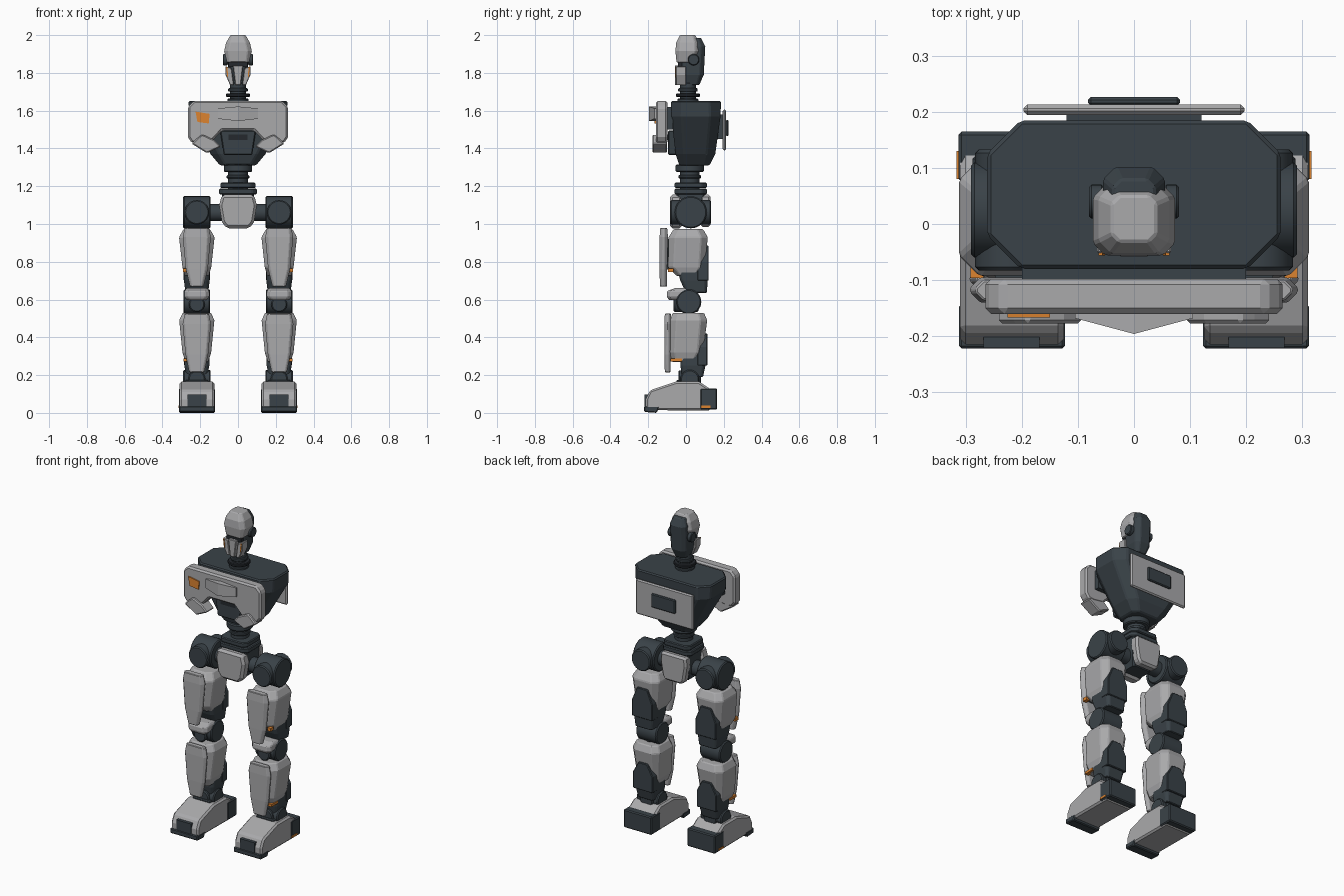
import bpy, bmesh, math
from mathutils import Matrix, Vector

if "Cube" in bpy.data.objects:
    bpy.data.objects.remove(bpy.data.objects["Cube"])


def material(name, rgb):
    m = bpy.data.materials.new(name)
    m.diffuse_color = (*rgb, 1)
    m.use_nodes = True
    m.node_tree.nodes["Principled BSDF"].inputs["Base Color"].default_value = m.diffuse_color
    return m


LIGHT = material("light grey", (0.40, 0.40, 0.41))
DARK = material("charcoal", (0.042, 0.055, 0.065))
BLACK = material("near black", (0.018, 0.022, 0.027))
ORANGE = material("orange", (0.72, 0.23, 0.03))


def finish(bm, name, mat, bevel=0.0, mirror=False, smooth=False):
    bmesh.ops.recalc_face_normals(bm, faces=bm.faces)
    me = bpy.data.meshes.new(name)
    bm.to_mesh(me)
    bm.free()
    me.materials.append(mat)
    ob = bpy.data.objects.new(name, me)
    bpy.context.collection.objects.link(ob)
    if bevel:
        b = ob.modifiers.new("bevel", 'BEVEL')
        b.width, b.segments, b.limit_method = bevel, 1, 'ANGLE'
        b.angle_limit = math.radians(35)
    if mirror:
        ob.modifiers.new("mirror", 'MIRROR')
    if smooth:
        for o in bpy.context.selected_objects:
            o.select_set(False)
        ob.select_set(True)
        bpy.context.view_layer.objects.active = ob
        bpy.ops.object.shade_smooth_by_angle(angle=math.radians(35))
    return ob


def loft(name, sections, mat, cx=0.0, bevel=0.0):
    """Stack of chamfered rectangles: (z, half width, y front, y back, chamfer)."""
    bm = bmesh.new()
    rings = []
    for z, h, a, b, c in sections:
        pts = [(-h + c, a), (h - c, a), (h, a + c), (h, b - c),
               (h - c, b), (-h + c, b), (-h, b - c), (-h, a + c)]
        rings.append([bm.verts.new((cx + x, y, z)) for x, y in pts])
    for r, s in zip(rings, rings[1:]):
        for i in range(8):
            j = (i + 1) % 8
            bm.faces.new((r[i], r[j], s[j], s[i]))
    bm.faces.new(rings[0])
    bm.faces.new(rings[-1])
    return finish(bm, name, mat, bevel, mirror=cx != 0)


def prism(name, pts, lo, hi, mat, axis='Y', bevel=0.0, mirror=False):
    """Outline in (x, z) pushed along y, or in (y, z) pushed along x."""
    bm = bmesh.new()
    put = (lambda p, d: (p[0], d, p[1])) if axis == 'Y' else (lambda p, d: (d, p[0], p[1]))
    A = [bm.verts.new(put(p, lo)) for p in pts]
    B = [bm.verts.new(put(p, hi)) for p in pts]
    bm.faces.new(A)
    bm.faces.new(B)
    for i in range(len(pts)):
        j = (i + 1) % len(pts)
        bm.faces.new((A[i], A[j], B[j], B[i]))
    return finish(bm, name, mat, bevel, mirror)


def box(name, x0, x1, y0, y1, z0, z1, mat, bevel=0.0, mirror=False):
    return prism(name, [(x0, z0), (x1, z0), (x1, z1), (x0, z1)], y0, y1, mat,
                 bevel=bevel, mirror=mirror)


def cyl(name, center, r, length, axis, mat, bevel=0.006):
    bm = bmesh.new()
    bmesh.ops.create_cone(bm, cap_ends=True, segments=32, radius1=r, radius2=r, depth=length)
    turn = {'X': Matrix.Rotation(math.pi / 2, 4, 'Y'),
            'Y': Matrix.Rotation(math.pi / 2, 4, 'X'), 'Z': Matrix()}[axis]
    bm.transform(Matrix.Translation(Vector(center)) @ turn)
    return finish(bm, name, mat, bevel, mirror=center[0] != 0, smooth=True)


def sym(half):
    """Complete a right half outline with its left side."""
    return half + [(-x, z) for x, z in reversed(half)]


# Head
loft("skull", [(1.735, .036, -.02, .07, .015), (1.79, .053, -.032, .094, .022),
               (1.94, .055, -.032, .102, .022), (1.985, .038, .0, .08, .015)], DARK, bevel=.004)
loft("helmet", [(1.855, .058, -.05, .045, .015), (1.915, .073, -.056, .07, .022),
                (1.96, .063, -.052, .068, .022), (2.0, .04, -.032, .05, .014)], LIGHT, bevel=.004)
cyl("ear_disc", (.067, .04, 1.87), .03, .026, 'X', DARK, .004)
box("visor", -.05, .05, -.042, -.02, 1.83, 1.865, BLACK)
prism("cheek_guard", [(.022, 1.735), (.042, 1.735), (.066, 1.79), (.066, 1.835), (.034, 1.825)],
      -.052, .0, LIGHT, bevel=.003, mirror=True)
prism("chin_guard", sym([(.014, 1.735), (.027, 1.84)]), -.058, -.015, LIGHT, bevel=.003)
prism("cheek_light", [(.052, 1.775), (.057, 1.78), (.063, 1.83), (.056, 1.83)],
      -.056, -.051, ORANGE, mirror=True)

# Neck
cyl("neck", (0, .01, 1.69), .042, .12, 'Z', DARK)
for z, r in ((1.655, .055), (1.682, .064), (1.71, .052)):
    cyl("neck_ring", (0, .01, z), r, .018, 'Z', BLACK if r > .06 else DARK, .004)

# Torso
loft("torso", [(1.31, .095, -.035, .125, .03), (1.37, .145, -.055, .155, .045),
               (1.57, .258, -.078, .183, .055), (1.652, .262, -.08, .185, .06)], DARK, bevel=.007)
chest = sym([(.235, 1.652), (.265, 1.62), (.265, 1.46), (.245, 1.43), (.21, 1.425),
             (.14, 1.435), (.085, 1.495)])
prism("chest_plate", chest, -.16, -.098, LIGHT, bevel=.01)
prism("chest_pod", [(.245, 1.425), (.215, 1.455), (.19, 1.475), (.125, 1.445), (.09, 1.41),
                    (.165, 1.375)], -.177, -.10, LIGHT, bevel=.006, mirror=True)
prism("chest_mount", sym([(.2, 1.62), (.2, 1.5), (.1, 1.5)]), -.10, -.07, DARK)
prism("belly_box", sym([(.095, 1.495), (.075, 1.365)]), -.094, -.03, DARK, bevel=.005)
box("belly_panel", -.05, .05, -.098, -.093, 1.445, 1.475, BLACK)
prism("chest_badge_light", [(-.225, 1.595), (-.15, 1.583), (-.155, 1.532), (-.215, 1.54)],
      -.167, -.159, ORANGE)

# Ridged panel on the chest
bm = bmesh.new()
for z0, zc in ((1.557, 1.545), (1.612, 1.622)):
    for x, y, z in ((-.105, -.168, z0), (0, -.196, zc), (.105, -.168, z0),
                    (-.105, -.158, z0), (0, -.158, zc), (.105, -.158, z0)):
        bm.verts.new((x, y, z))
bmesh.ops.convex_hull(bm, input=bm.verts)
finish(bm, "chest_ridge", LIGHT)

# Back plate and hatch
box("back_plate", -.197, .197, .194, .213, 1.39, 1.605, LIGHT, .007)
box("back_plate_mount", -.12, .12, .14, .2, 1.45, 1.58, DARK)
box("back_hatch", -.082, .082, .211, .226, 1.465, 1.55, DARK, .005)

# Waist and pelvis
cyl("waist_column", (0, .02, 1.245), .052, .15, 'Z', DARK)
cyl("waist_collar", (0, .02, 1.295), .075, .04, 'Z', DARK)
cyl("waist_ring", (0, .02, 1.25), .06, .018, 'Z', DARK, .004)
for z, h in ((1.205, .092), (1.172, .1)):
    loft("waist_slab", [(z - .015, h, -.06, .11, .025), (z + .015, h, -.06, .11, .025)],
         DARK, bevel=.005)
loft("pelvis_core", [(.99, .06, -.03, .07, .01), (1.05, .085, -.05, .1, .01),
                     (1.16, .085, -.05, .1, .01)], DARK)
pelvis = sym([(.085, 1.155), (.1, 1.1), (.085, 1.01), (.06, .977)])
prism("pelvis_front_shell", pelvis, -.085, -.02, LIGHT, bevel=.014)
prism("pelvis_back_shell", sym([(.085, 1.155), (.09, 1.1), (.075, 1.01), (.06, .985)]),
      .075, .13, LIGHT, bevel=.012)

# Legs, built on one side and mirrored
LX = .218
cyl("hip_axle", (.12, .025, 1.06), .045, .1, 'X', DARK)
cyl("hip_drum", (LX, .025, 1.062), .085, .145, 'X', DARK)
cyl("hip_pivot", (LX, .025, 1.062), .065, .215, 'Y', DARK)

# Thigh
loft("thigh_shell", [(.725, .062, -.05, .07, .025), (.77, .076, -.095, .1, .03),
                     (.93, .094, -.092, .115, .035), (.973, .07, -.065, .09, .03)],
     LIGHT, LX, .005)
loft("thigh_front_plate", [(.668, .035, -.138, -.10, .012), (.76, .058, -.14, -.10, .014),
                           (.93, .074, -.14, -.095, .018), (.98, .064, -.136, -.10, .014)],
     LIGHT, LX, .003)
loft("thigh_core", [(.635, .06, .0, .11, .012), (.70, .068, -.03, .115, .015),
                    (.78, .068, -.05, .115, .015)], DARK, LX, .004)
prism("thigh_back_panel", [(LX + x, z) for x, z in ((-.07, .70), (.07, .70), (.07, .80),
      (.035, .885), (-.035, .885), (-.07, .80))], .06, .12, DARK, bevel=.004, mirror=True)
box("thigh_front_strut", LX - .03, LX + .03, -.105, -.05, .76, .92, DARK, mirror=True)
box("thigh_marker", LX + .05, LX + .073, -.096, -.066, .745, .765, ORANGE, mirror=True)

# Knee
cyl("knee_drum", (LX, .015, .588), .066, .14, 'X', DARK)
cyl("knee_pivot", (LX, .0, .575), .042, .13, 'Y', DARK)
loft("knee_cap", [(.597, .05, -.09, -.01, .015), (.615, .066, -.102, .01, .02),
                  (.645, .066, -.10, .02, .02), (.66, .055, -.06, .015, .015)], LIGHT, LX, .004)

# Shin
loft("shin_shell", [(.27, .06, -.075, .06, .025), (.32, .076, -.09, .09, .03),
                    (.49, .093, -.085, .112, .035), (.53, .075, -.07, .095, .03)],
     LIGHT, LX, .005)
loft("shin_front_plate", [(.215, .04, -.112, -.082, .01), (.31, .06, -.115, -.08, .012),
                          (.47, .075, -.115, -.08, .014), (.525, .064, -.112, -.08, .012)],
     LIGHT, LX, .003)
loft("shin_core", [(.19, .055, -.02, .09, .012), (.25, .066, -.03, .103, .015),
                   (.34, .066, -.03, .105, .015)], DARK, LX, .004)
prism("shin_back_panel", [(LX + x, z) for x, z in ((-.068, .25), (.068, .25), (.068, .35),
      (.03, .42), (-.03, .42), (-.068, .35))], .06, .113, DARK, bevel=.004, mirror=True)
box("shin_marker", LX + .045, LX + .07, -.082, -.02, .272, .287, ORANGE, mirror=True)

# Ankle
cyl("ankle_drum", (LX, .02, .178), .05, .145, 'X', DARK)
cyl("ankle_pivot", (LX, .02, .18), .045, .12, 'Y', DARK)
box("ankle_base", LX - .06, LX + .06, -.05, .07, .15, .175, DARK, .005, mirror=True)

# Foot
prism("foot_shell", [(-.215, .015), (-.215, .07), (-.19, .12), (-.055, .165), (.07, .165),
                     (.13, .125), (.13, .012)], .125, .31, LIGHT, 'X', .01, True)
prism("toe_sole", [(-.222, .005), (-.222, .035), (-.14, .035), (-.155, .0)], .123, .312,
      DARK, 'X', .005, True)
prism("toe_panel", [(LX - .05, .035), (LX + .05, .035), (LX + .05, .098), (LX - .05, .098)],
      -.221, -.19, DARK, mirror=True)
box("heel_block", .122, .313, .075, .165, .018, .13, DARK, .006, mirror=True)
box("heel_marker", .311, .316, .08, .13, .026, .038, ORANGE, mirror=True)
